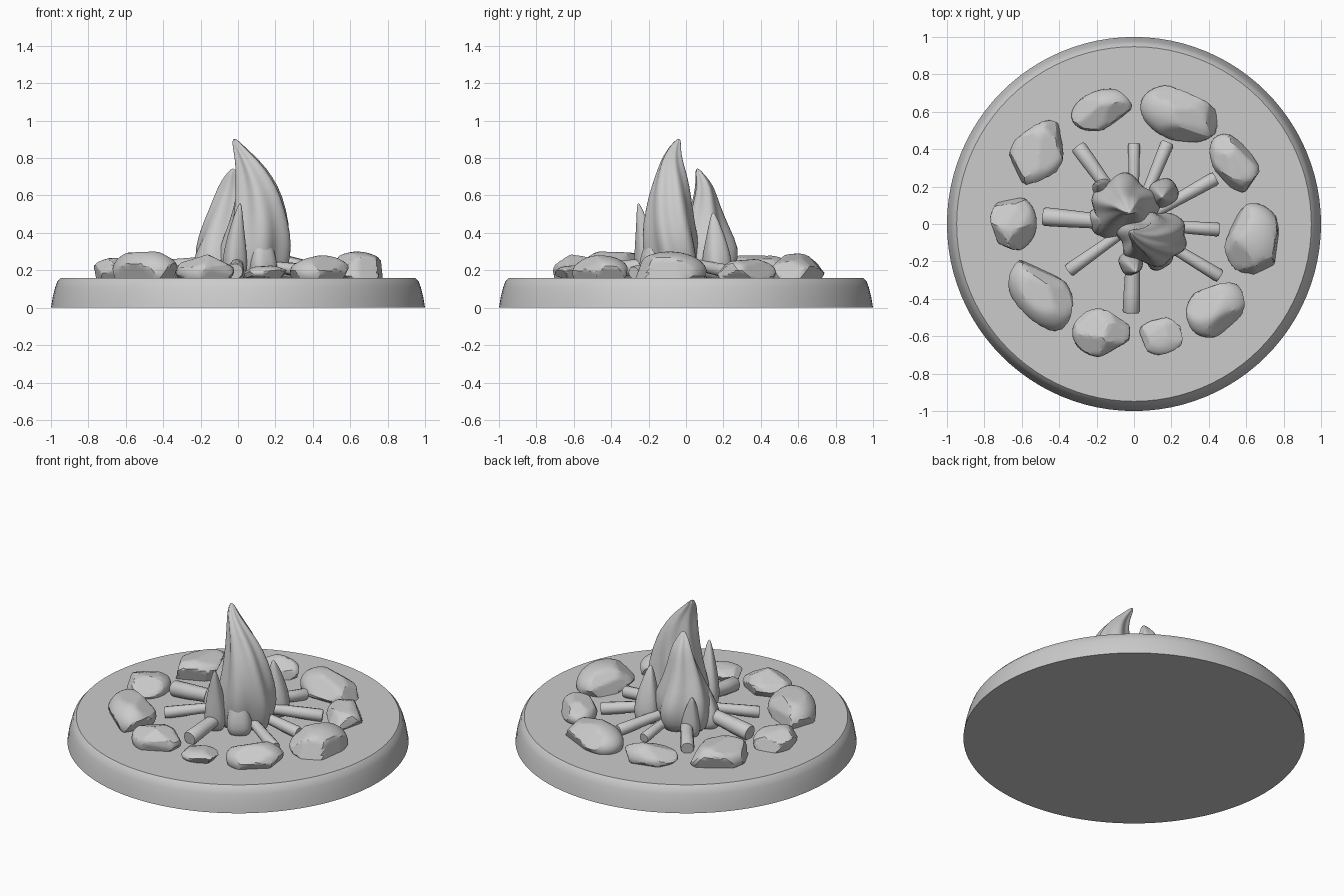
import bpy, bmesh, math, random
from mathutils import Vector, Matrix

cube = bpy.data.objects.get("Cube")
if cube:
    bpy.data.objects.remove(cube, do_unlink=True)
random.seed(4)

GREY = (0.6, 0.6, 0.6, 1)
mat = bpy.data.materials.new("plain grey")
mat.use_nodes = True
mat.diffuse_color = GREY
bsdf = mat.node_tree.nodes["Principled BSDF"]
bsdf.inputs["Base Color"].default_value = GREY
bsdf.inputs["Roughness"].default_value = 0.8

TOP = 0.16  # ground level of the base


def make_object(name, bm, angle=35, subsurf=0):
    bmesh.ops.recalc_face_normals(bm, faces=bm.faces)
    mesh = bpy.data.meshes.new(name)
    bm.to_mesh(mesh)
    bm.free()
    mesh.materials.append(mat)
    obj = bpy.data.objects.new(name, mesh)
    bpy.context.collection.objects.link(obj)
    bpy.ops.object.select_all(action='DESELECT')
    obj.select_set(True)
    bpy.context.view_layer.objects.active = obj
    bpy.ops.object.shade_smooth_by_angle(angle=math.radians(angle))
    if subsurf:
        mod = obj.modifiers.new("smooth", 'SUBSURF')
        mod.levels = mod.render_levels = subsurf
    return obj


def loft(rings):
    """Skin closed rings of points, capping both ends."""
    bm = bmesh.new()
    loops = [[bm.verts.new(p) for p in ring] for ring in rings]
    n = len(loops[0])
    for a, b in zip(loops, loops[1:]):
        for i in range(n):
            j = (i + 1) % n
            bm.faces.new((a[i], a[j], b[j], b[i]))
    bm.faces.new(loops[0][::-1])
    bm.faces.new(loops[-1])
    return bm


# Round base with a softly rounded, tapering rim
def circle(r, z, n=96):
    return [(r * math.cos(2 * math.pi * i / n), r * math.sin(2 * math.pi * i / n), z)
            for i in range(n)]


rim = [(1.0, 0), (0.99, 0.06), (0.977, 0.11), (0.966, 0.14), (0.948, TOP)]
make_object("round_base", loft([circle(r, z) for r, z in rim]), 30)


# Stones: spheres chipped by random planes, half sunk in the ground
def stone(name, x, y, long, short, angle, top):
    bm = bmesh.new()
    bmesh.ops.create_icosphere(bm, subdivisions=4, radius=1)
    planes = []
    for _ in range(16):
        n = Vector([random.gauss(0, 1) for _ in range(3)]).normalized()
        planes.append((n, random.uniform(0.74, 0.92)))
    for v in bm.verts:
        d = v.co.normalized()
        r = min([1.0] + [c / n.dot(d) for n, c in planes if n.dot(d) > 0.1])
        v.co = d * r
    lo = [min(v.co[k] for v in bm.verts) for k in range(3)]
    hi = [max(v.co[k] for v in bm.verts) for k in range(3)]
    mid = 0.185
    size = (long, short, top - mid)
    turn = Matrix.Rotation(math.radians(angle), 3, 'Z')
    for v in bm.verts:
        p = Vector([((v.co[k] - lo[k]) / (hi[k] - lo[k]) * 2 - 1) * size[k] for k in range(3)])
        v.co = turn @ p + Vector((x, y, mid))
    make_object(name, bm, 22)


STONES = [  # x, y, half length, half width, turn, top height
    (-0.175, 0.61, 0.165, 0.105, 18, 0.27),
    (0.24, 0.58, 0.215, 0.135, -18, 0.29),
    (0.53, 0.33, 0.165, 0.105, -55, 0.26),
    (0.63, -0.08, 0.19, 0.15, 97, 0.30),
    (0.435, -0.45, 0.17, 0.13, 35, 0.28),
    (0.145, -0.60, 0.115, 0.10, 0, 0.225),
    (-0.175, -0.58, 0.155, 0.13, 0, 0.285),
    (-0.495, -0.375, 0.215, 0.14, -50, 0.30),
    (-0.645, 0.0, 0.14, 0.125, 90, 0.265),
    (-0.51, 0.385, 0.185, 0.14, 55, 0.28),
]
for i, s in enumerate(STONES, 1):
    stone(f"stone_{i}", *s)


# Sticks laid like spokes, rising slightly towards the fire
def stick(name, x, y, radius):
    outer = Vector((x, y, TOP + radius * 0.75))
    inner = Vector((x * 0.25, y * 0.25, TOP + radius + 0.03))
    axis = (outer - inner).normalized()
    side = axis.cross(Vector((0, 0, 1))).normalized()
    up = side.cross(axis)
    rings = []
    for t, scale in ((0, 0.8), (0.35, 0.85), (0.7, 0.95), (0.97, 1), (1, 0.88)):
        c = inner.lerp(outer, t)
        rings.append([c + (side * math.cos(a) + up * math.sin(a)) * radius * scale
                      for a in [2 * math.pi * k / 12 for k in range(12)]])
    make_object(name, loft(rings), 40)


STICKS = [  # outer end x, y, radius
    (-0.30, 0.415, 0.042), (0.0, 0.43, 0.032), (0.18, 0.435, 0.036),
    (0.435, 0.245, 0.038), (0.455, -0.03, 0.037), (0.46, -0.28, 0.036),
    (-0.015, -0.475, 0.046), (-0.35, -0.25, 0.036), (-0.485, 0.04, 0.05),
]
for i, s in enumerate(STICKS, 1):
    stick(f"stick_{i}", *s)


# Flames: fluted, twisting lofts that narrow to a bent tip
def flame(name, rings, flutes=6, depth=0.1, twist=1.5, n=36):
    loops = []
    for z, cx, cy, rx, ry in rings:
        loop = []
        for k in range(n):
            a = 2 * math.pi * k / n
            r = 1 + depth * math.cos(flutes * a + twist * z * 4) \
                + depth * 0.5 * math.cos(3 * a - twist * z * 3) - depth * 0.4
            loop.append((cx + rx * r * math.cos(a), cy + ry * r * math.sin(a), z))
        loops.append(loop)
    make_object(name, loft(loops), 180, 1)


flame("main_flame", [  # z, centre x, centre y, radius x, radius y
    (0.13, 0.07, -0.05, 0.16, 0.14), (0.22, 0.08, -0.06, 0.185, 0.15),
    (0.33, 0.10, -0.075, 0.195, 0.15), (0.45, 0.12, -0.085, 0.165, 0.135),
    (0.60, 0.115, -0.085, 0.13, 0.11), (0.70, 0.09, -0.08, 0.10, 0.085),
    (0.78, 0.058, -0.08, 0.068, 0.06), (0.85, 0.012, -0.065, 0.036, 0.035),
    (0.89, -0.012, -0.045, 0.018, 0.018), (0.903, -0.018, -0.04, 0.005, 0.005)])
flame("rear_flame", [
    (0.13, -0.05, 0.06, 0.16, 0.16), (0.22, -0.05, 0.08, 0.19, 0.18),
    (0.32, -0.05, 0.10, 0.185, 0.17), (0.42, -0.055, 0.105, 0.145, 0.12),
    (0.55, -0.045, 0.10, 0.095, 0.075), (0.65, -0.035, 0.10, 0.066, 0.05),
    (0.71, -0.03, 0.075, 0.036, 0.026), (0.745, -0.025, 0.06, 0.008, 0.008)],
    flutes=5, twist=-1.2)


# Small tongues of flame around the foot of the fire
def tongue(name, x, y, tip_x, tip_y, tip_z, radius):
    rings = []
    for t, w in ((0, 0.8), (0.2, 1), (0.45, 0.85), (0.7, 0.55), (0.9, 0.28), (1, 0.06)):
        bend = t * t
        rings.append((0.14 + (tip_z - 0.14) * t, x + (tip_x - x) * bend,
                      y + (tip_y - y) * bend, radius * w, radius * w))
    flame(name, rings, flutes=4, depth=0.06, n=24)


tongue("front_tongue", -0.02, -0.205, 0.012, -0.255, 0.56, 0.07)
tongue("rear_left_tongue", 0.16, 0.17, 0.15, 0.145, 0.51, 0.085)
tongue("rear_right_tongue", -0.16, 0.18, -0.195, 0.215, 0.42, 0.065)
tongue("right_tongue", -0.17, 0.02, -0.16, 0.02, 0.40, 0.085)
tongue("front_left_tongue", 0.13, -0.17, 0.12, -0.15, 0.48, 0.085)
